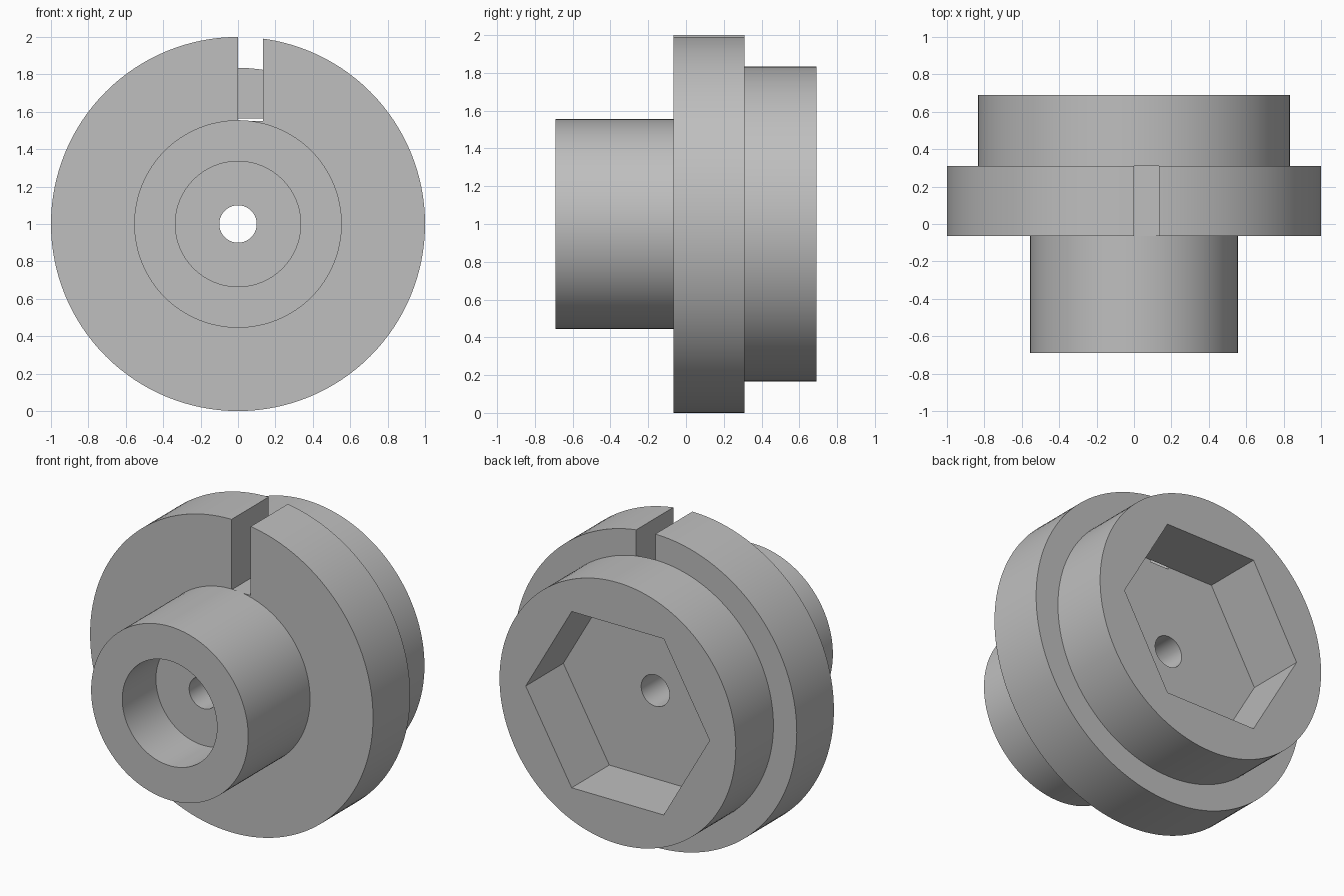
import bpy, bmesh, math
from mathutils import Matrix, Vector

cube = bpy.data.objects.get("Cube")
if cube:
    bpy.data.objects.remove(cube)

grey = bpy.data.materials.new("plain grey")
grey.use_nodes = True
colour = (0.52, 0.52, 0.52, 1)
grey.diffuse_color = colour
grey.node_tree.nodes["Principled BSDF"].inputs["Base Color"].default_value = colour

SEGMENTS = 128
AXIS = Vector((0, 0, 1))  # centre of the turned body
FRONT, FLANGE_FRONT, FLANGE_BACK, BACK = -0.69, -0.065, 0.31, 0.69
HOLE = 0.1


def finish(name, bm):
    bmesh.ops.recalc_face_normals(bm, faces=bm.faces)
    mesh = bpy.data.meshes.new(name)
    bm.to_mesh(mesh)
    bm.free()
    obj = bpy.data.objects.new(name, mesh)
    bpy.context.collection.objects.link(obj)
    mesh.materials.append(grey)
    return obj


def turned(name, profile):
    """Spin a closed (radius, y) profile around the y axis."""
    bm = bmesh.new()
    verts = [bm.verts.new((0, y, 1 + r)) for r, y in profile]
    edges = [bm.edges.new((v, verts[i - 1])) for i, v in enumerate(verts)]
    bmesh.ops.spin(bm, geom=verts + edges, cent=AXIS, axis=(0, 1, 0),
                   angle=math.tau, steps=SEGMENTS)
    bmesh.ops.remove_doubles(bm, verts=bm.verts, dist=0.0001)
    return finish(name, bm)


def prism(name, sides, radius, y0, y1):
    """Solid prism along y, with its first corner on +x."""
    bm = bmesh.new()
    place = Matrix.Translation((0, (y0 + y1) / 2, 1)) @ Matrix.Rotation(math.pi / 2, 4, "X")
    bmesh.ops.create_cone(bm, cap_ends=True, segments=sides, radius1=radius,
                          radius2=radius, depth=y1 - y0, matrix=place)
    # Put a corner on the x axis whatever the primitive's starting angle
    first = next(iter(bm.verts)).co - AXIS
    turn = math.atan2(first.z, first.x)
    bmesh.ops.rotate(bm, verts=bm.verts, cent=AXIS,
                     matrix=Matrix.Rotation(turn, 3, "Y"))
    return finish(name, bm)


def box(name, low, high):
    bm = bmesh.new()
    low, high = Vector(low), Vector(high)
    bmesh.ops.create_cube(bm, size=1, matrix=Matrix.Translation((low + high) / 2)
                          @ Matrix.Diagonal((*(high - low), 1)))
    return finish(name, bm)


def cut(target, cutter):
    mod = target.modifiers.new("cut", "BOOLEAN")
    mod.object, mod.operation, mod.solver = cutter, "DIFFERENCE", "EXACT"
    cutter.hide_render = True
    bpy.context.view_layer.objects.active = target
    bpy.ops.object.modifier_apply(modifier=mod.name)
    bpy.data.objects.remove(cutter)


# Front hub with a round counterbore
hub = turned("front_hub", [
    (HOLE, FLANGE_FRONT), (HOLE, -0.35), (0.335, -0.35),
    (0.335, FRONT), (0.555, FRONT), (0.555, FLANGE_FRONT)])

# Wide flange with a key slot beside the centre line
flange = turned("slotted_flange", [
    (HOLE, FLANGE_FRONT), (1, FLANGE_FRONT), (1, FLANGE_BACK), (HOLE, FLANGE_BACK)])
cut(flange, box("slot_cutter", (0, -0.5, 1.55), (0.135, 0.5, 2.2)))

# Rear collar with a hexagonal socket
collar = prism("rear_collar", SEGMENTS, 0.835, FLANGE_BACK, BACK)
cut(collar, prism("socket_cutter", 6, 0.65, 0, 1))

# Smooth round walls, crisp edges
bpy.ops.object.select_all(action="DESELECT")
for obj in (hub, flange, collar):
    obj.select_set(True)
bpy.context.view_layer.objects.active = hub
bpy.ops.object.shade_smooth_by_angle(angle=math.radians(30))
